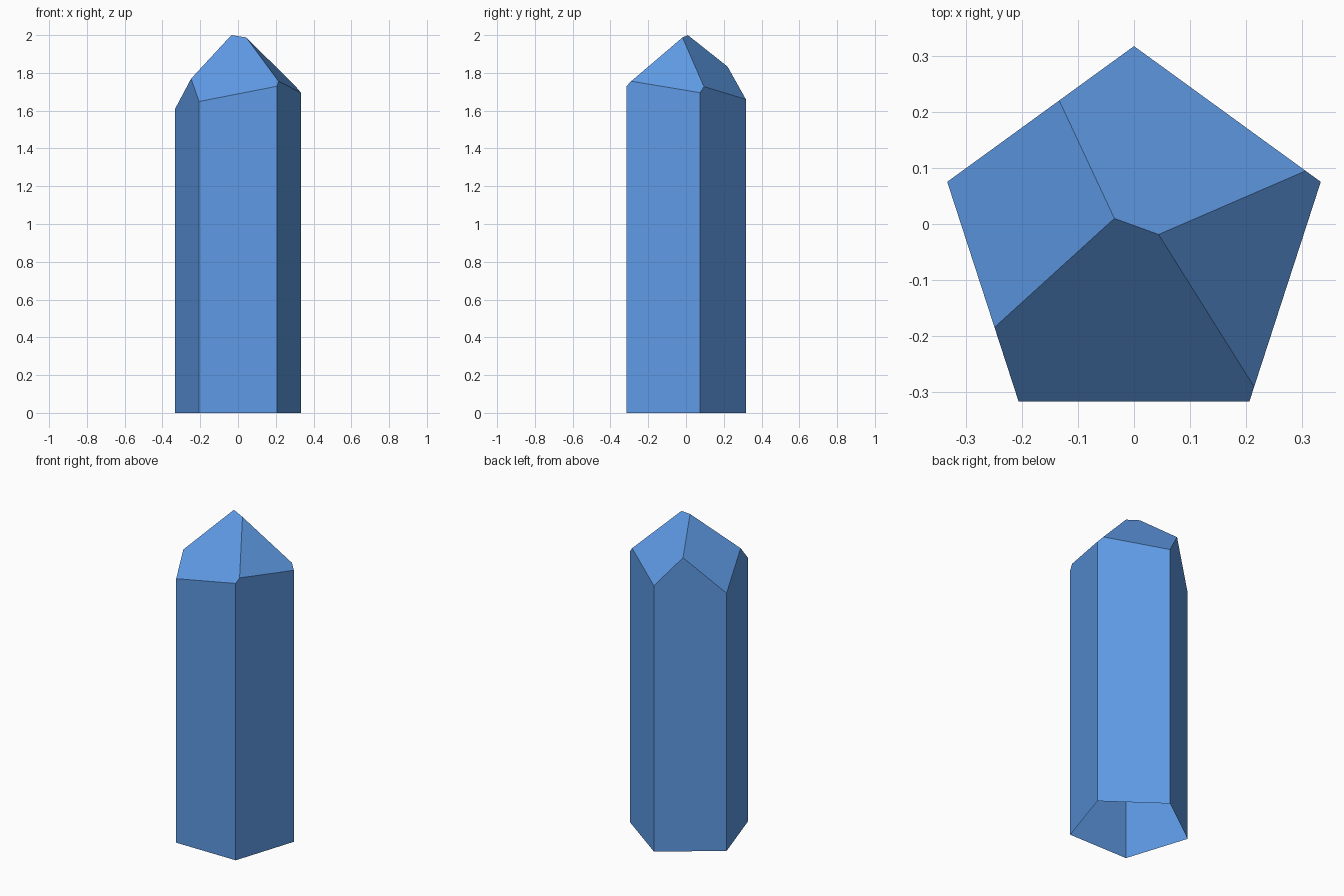
import bpy
import bmesh
from math import sin, cos, pi
from mathutils import Vector

cube = bpy.data.objects.get("Cube")
if cube:
    bpy.data.objects.remove(cube, do_unlink=True)

# Single flat blue
blue = bpy.data.materials.new("crystal_blue")
color = (0.114, 0.328, 0.791, 1)
blue.use_nodes = True
blue.diffuse_color = color
blue.node_tree.nodes["Principled BSDF"].inputs["Base Color"].default_value = color

SIDES, RADIUS, CENTRE_Y = 5, 0.35, -0.033

# Five-sided shaft, one corner to the back, left open at the base
bm = bmesh.new()
ring = [bm.verts.new((RADIUS * sin(2 * pi * i / SIDES),
                      RADIUS * cos(2 * pi * i / SIDES) + CENTRE_Y, 0))
        for i in range(SIDES)]
edges = [bm.edges.new((ring[i], ring[(i + 1) % SIDES])) for i in range(SIDES)]
grown = bmesh.ops.extrude_edge_only(bm, edges=edges)["geom"]
bmesh.ops.translate(bm, vec=(0, 0, 3),
                    verts=[v for v in grown if isinstance(v, bmesh.types.BMVert)])

# Tip facets: a point on each cut and its slope along x and y
peak, shoulder = Vector((-0.035, 0.01, 2)), Vector((0.045, -0.02, 1.986))
facets = [
    (peak, 0.195, 0.975),       # front
    (peak, 1.265, -0.202),      # right
    (peak, -0.539, -1.046),     # back
    (shoulder, -1.07, 0.182),   # left
]
for point, slope_x, slope_y in facets:
    cut = bmesh.ops.bisect_plane(
        bm, geom=bm.verts[:] + bm.edges[:] + bm.faces[:], plane_co=point,
        plane_no=Vector((-slope_x, -slope_y, 1)).normalized(),
        dist=1e-5, clear_outer=True)["geom_cut"]
    rim = [e for e in cut if isinstance(e, bmesh.types.BMEdge)]
    bmesh.ops.edgeloop_fill(bm, edges=rim)

bmesh.ops.remove_doubles(bm, verts=bm.verts, dist=0.002)
bmesh.ops.recalc_face_normals(bm, faces=bm.faces)

mesh = bpy.data.meshes.new("crystal")
bm.to_mesh(mesh)
bm.free()
mesh.materials.append(blue)
crystal = bpy.data.objects.new("crystal", mesh)
bpy.context.collection.objects.link(crystal)
